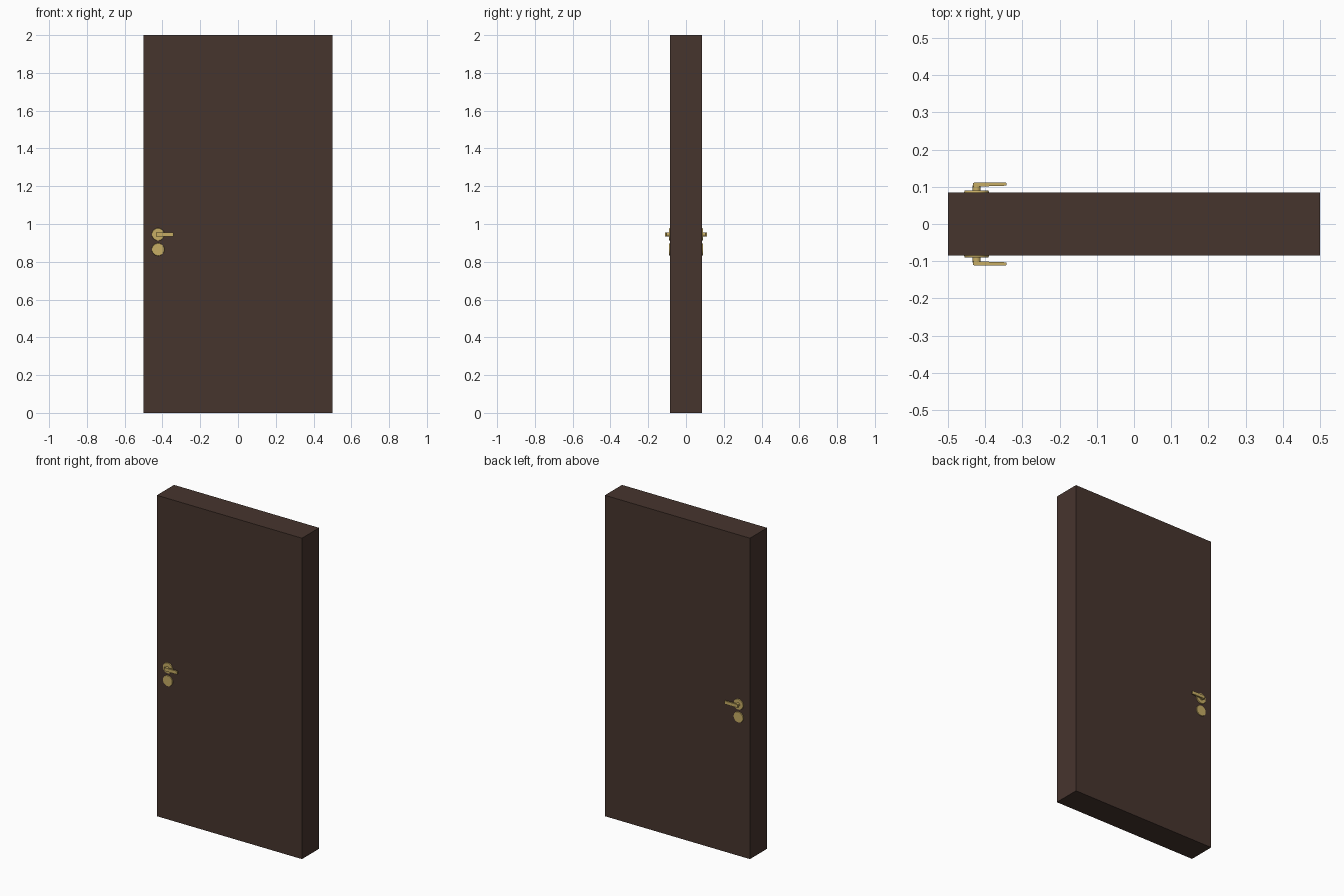
import bpy, bmesh, math
from mathutils import Matrix

if "Cube" in bpy.data.objects:
    bpy.data.objects.remove(bpy.data.objects["Cube"])

def material(name, rgb):
    m = bpy.data.materials.new(name)
    m.diffuse_color = (*rgb, 1)
    m.use_nodes = True
    m.node_tree.nodes["Principled BSDF"].inputs["Base Color"].default_value = m.diffuse_color
    return m

wood = material("dark_brown_wood", (0.062, 0.035, 0.027))
brass = material("brass", (0.57, 0.42, 0.13))

HALF_T = 0.0845           # half thickness of the door
HX, HZ, LOCK_Z = -0.423, 0.945, 0.865

def finish(name, bm, mat, smooth=False):
    bmesh.ops.recalc_face_normals(bm, faces=bm.faces)
    me = bpy.data.meshes.new(name)
    bm.to_mesh(me)
    bm.free()
    me.materials.append(mat)
    ob = bpy.data.objects.new(name, me)
    bpy.context.collection.objects.link(ob)
    if smooth:
        bpy.ops.object.select_all(action='DESELECT')
        ob.select_set(True)
        bpy.context.view_layer.objects.active = ob
        bpy.ops.object.shade_smooth_by_angle(angle=math.radians(35))
    return ob

def disc(name, side, z, r, r_tip, y0, y1):
    """Round part on the door face, from y0 to y1 outwards."""
    bm = bmesh.new()
    place = Matrix.Translation((HX, side * (y0 + y1) / 2, z)) @ \
        Matrix.Rotation(-side * math.pi / 2, 4, 'X')
    bmesh.ops.create_cone(bm, cap_ends=True, segments=32, radius1=r,
                          radius2=r_tip, depth=y1 - y0, matrix=place)
    return finish(name, bm, brass, True)

# door slab
bm = bmesh.new()
bmesh.ops.create_cube(bm, size=1, matrix=Matrix.Translation((0, 0, 1)) @
                      Matrix.Diagonal((1, 2 * HALF_T, 2, 1)))
finish("door_slab", bm, wood)

# lever outline seen from above: x along the door, y out from its face
LEVER = [(-0.010, 0.100), (0.081, 0.103), (0.081, 0.110), (0.076, 0.112),
         (-0.005, 0.112), (-0.010, 0.109)]

for side, tag in ((-1, "front"), (1, "back")):
    # handle rose, lock plate and neck
    disc(tag + "_handle_rose", side, HZ, 0.034, 0.032, HALF_T - 0.002, 0.0895)
    disc(tag + "_lock_plate", side, LOCK_Z, 0.034, 0.032, HALF_T - 0.002, 0.0895)
    disc(tag + "_handle_neck", side, HZ, 0.011, 0.011, 0.088, 0.104)

    # lever bar pointing towards the middle of the door
    bm = bmesh.new()
    face = bm.faces.new([bm.verts.new((HX + x, side * y, HZ - 0.010))
                         for x, y in LEVER])
    ext = bmesh.ops.extrude_face_region(bm, geom=[face])
    bmesh.ops.translate(bm, vec=(0, 0, 0.020), verts=[
        v for v in ext["geom"] if isinstance(v, bmesh.types.BMVert)])
    finish(tag + "_handle_lever", bm, brass)
